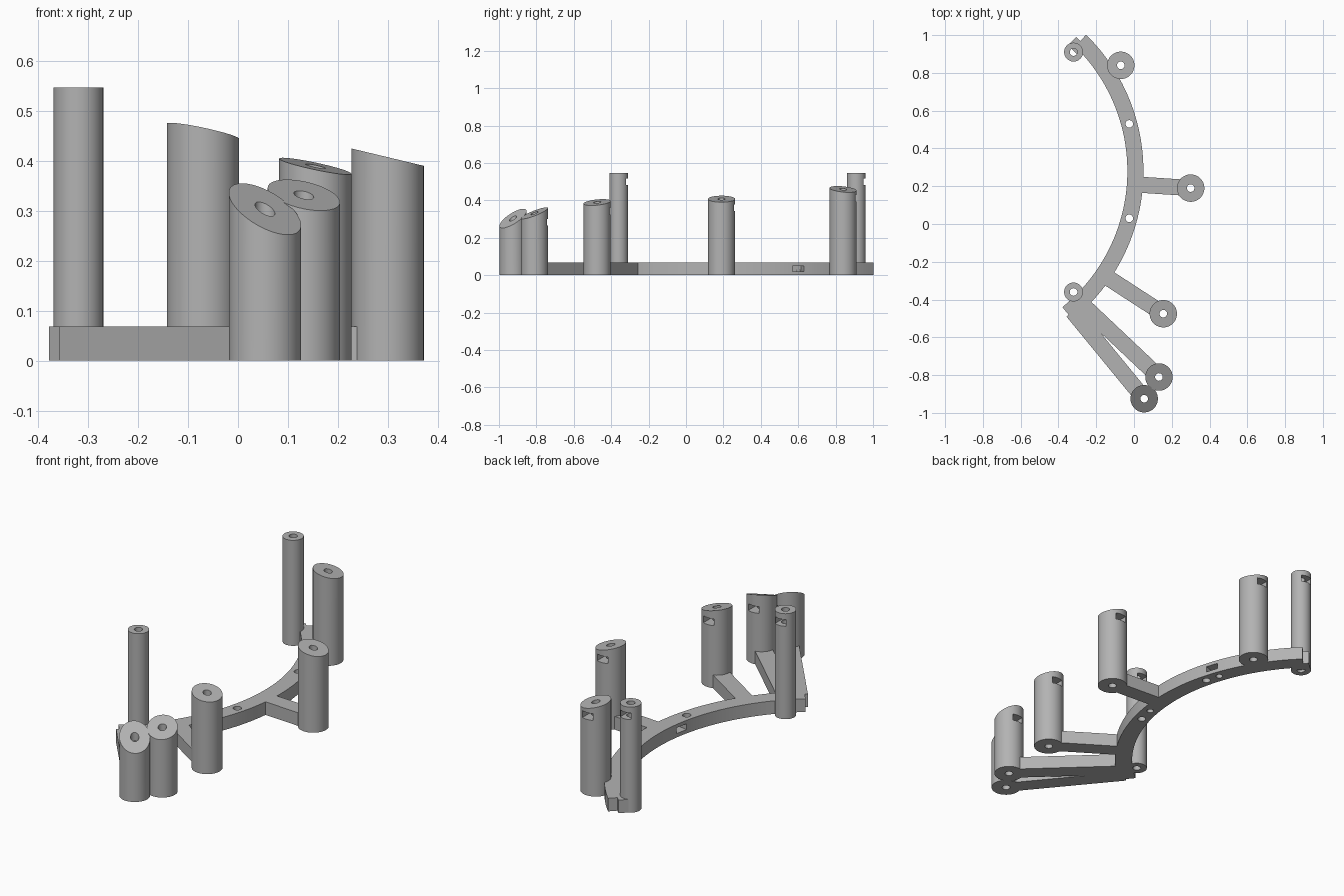
import bpy, bmesh, math
from mathutils import Vector

if "Cube" in bpy.data.objects:
    bpy.data.objects.remove(bpy.data.objects["Cube"])

grey = bpy.data.materials.new("plain_grey")
grey.use_nodes = True
grey.diffuse_color = (0.45, 0.45, 0.45, 1)
grey.node_tree.nodes["Principled BSDF"].inputs["Base Color"].default_value = grey.diffuse_color

PLATE = 0.068            # thickness of the flat frame
BORE = 0.02              # radius of the screw holes
CENTRE = Vector((-0.96, 0.28))
INNER, OUTER = 0.925, 1.01


def make(name, bm):
    bmesh.ops.recalc_face_normals(bm, faces=bm.faces)
    mesh = bpy.data.meshes.new(name)
    bm.to_mesh(mesh)
    bm.free()
    mesh.materials.append(grey)
    ob = bpy.data.objects.new(name, mesh)
    bpy.context.collection.objects.link(ob)
    return ob


def prism(name, outline, z0, z1):
    bm = bmesh.new()
    face = bm.faces.new([bm.verts.new((x, y, z0)) for x, y in outline])
    extruded = bmesh.ops.extrude_face_region(bm, geom=[face])["geom"]
    moved = [v for v in extruded if isinstance(v, bmesh.types.BMVert)]
    bmesh.ops.translate(bm, verts=moved, vec=(0, 0, z1 - z0))
    return make(name, bm)


def circle(x, y, r, n):
    return [(x + r * math.cos(math.tau * i / n), y + r * math.sin(math.tau * i / n))
            for i in range(n)]


def bar(name, start, end, width, z0=0, z1=PLATE):
    a, b = Vector(start), Vector(end)
    d = (b - a).normalized()
    side = Vector((-d.y, d.x)) * width / 2
    return prism(name, [a + side, a - side, b - side, b + side], z0, z1)


def combine(target, other, operation):
    bpy.ops.object.select_all(action='DESELECT')
    bpy.context.view_layer.objects.active = target
    target.select_set(True)
    mod = target.modifiers.new("combine", 'BOOLEAN')
    mod.operation, mod.solver, mod.object = operation, 'EXACT', other
    bpy.ops.object.modifier_apply(modifier=mod.name)
    bpy.data.objects.remove(other)


def smooth(ob):
    bpy.ops.object.select_all(action='DESELECT')
    bpy.context.view_layer.objects.active = ob
    ob.select_set(True)
    bpy.ops.object.shade_smooth_by_angle(angle=math.radians(30))


def on_arc(radius, degrees):
    t = math.radians(degrees)
    return CENTRE + radius * Vector((math.cos(t), math.sin(t)))


# Posts: name, x, y, radius, height at the axis, slope of the top along x and y
posts = [
    ("front_thin_post", -0.32, -0.36, 0.05, 0.548, 0, 0),
    ("back_thin_post", -0.32, 0.91, 0.05, 0.548, 0, 0),
    ("back_post", -0.07, 0.84, 0.0725, 0.46, -0.21, -0.1),
    ("middle_post", 0.30, 0.19, 0.0725, 0.408, -0.24, 0),
    ("front_post", 0.155, -0.475, 0.0725, 0.39, -0.21, 0.1),
    ("inner_corner_post", 0.132, -0.81, 0.0725, 0.332, -0.2, 0.38),
    ("outer_corner_post", 0.054, -0.925, 0.0725, 0.304, -0.45, 0.55),
]
for name, x, y, r, h, sx, sy in posts:
    post = prism(name, circle(x, y, r, 64), 0, h)
    for v in post.data.vertices:
        if v.co.z > h / 2:
            v.co.z += sx * (v.co.x - x) + sy * (v.co.y - y)
    combine(post, prism("bore", circle(x, y, BORE, 32), -0.1, 1), 'DIFFERENCE')
    # Nut slot opening towards the back
    slot = bar("slot", (x, y - 0.03), (x, y + 0.12), 0.06, h - 0.065, h - 0.03)
    combine(post, slot, 'DIFFERENCE')
    smooth(post)

# Curved frame
steps = 48
angles = [-51.1 + (45.6 + 51.1) * i / steps for i in range(steps + 1)]
outline = [on_arc(OUTER, a) for a in angles] + [on_arc(INNER, a) for a in reversed(angles)]
frame = prism("curved_frame", outline, 0, PLATE)

# Arms reaching out to the posts, stopping short of the bores
arms = [((0.0, 0.21), (0.26, 0.193), 0.085),
        ((-0.17, -0.264), (0.12, -0.452), 0.085),
        ((-0.28, -0.42), (0.10, -0.779), 0.085),
        ((-0.325, -0.463), (0.027, -0.892), 0.085),
        ((-0.327, 0.968), (-0.27, 0.911), 0.062)]
for start, end, width in arms:
    combine(frame, bar("arm", start, end, width), 'UNION')

# Through holes, side pockets and the blind holes below them
for y in (0.53, 0.03):
    combine(frame, prism("hole", circle(-0.025, y, BORE, 32), -0.1, 0.2), 'DIFFERENCE')
for degrees, first, last in ((18.5, 0.955, 1.05), (-10.6, 0.89, 0.98)):
    pocket = bar("pocket", on_arc(first, degrees), on_arc(last, degrees), 0.065, 0.02, 0.05)
    combine(frame, pocket, 'DIFFERENCE')
    spot = on_arc(0.968, degrees + 1)
    combine(frame, prism("blind_hole", circle(spot.x, spot.y, 0.017, 24), -0.1, 0.03), 'DIFFERENCE')
smooth(frame)
